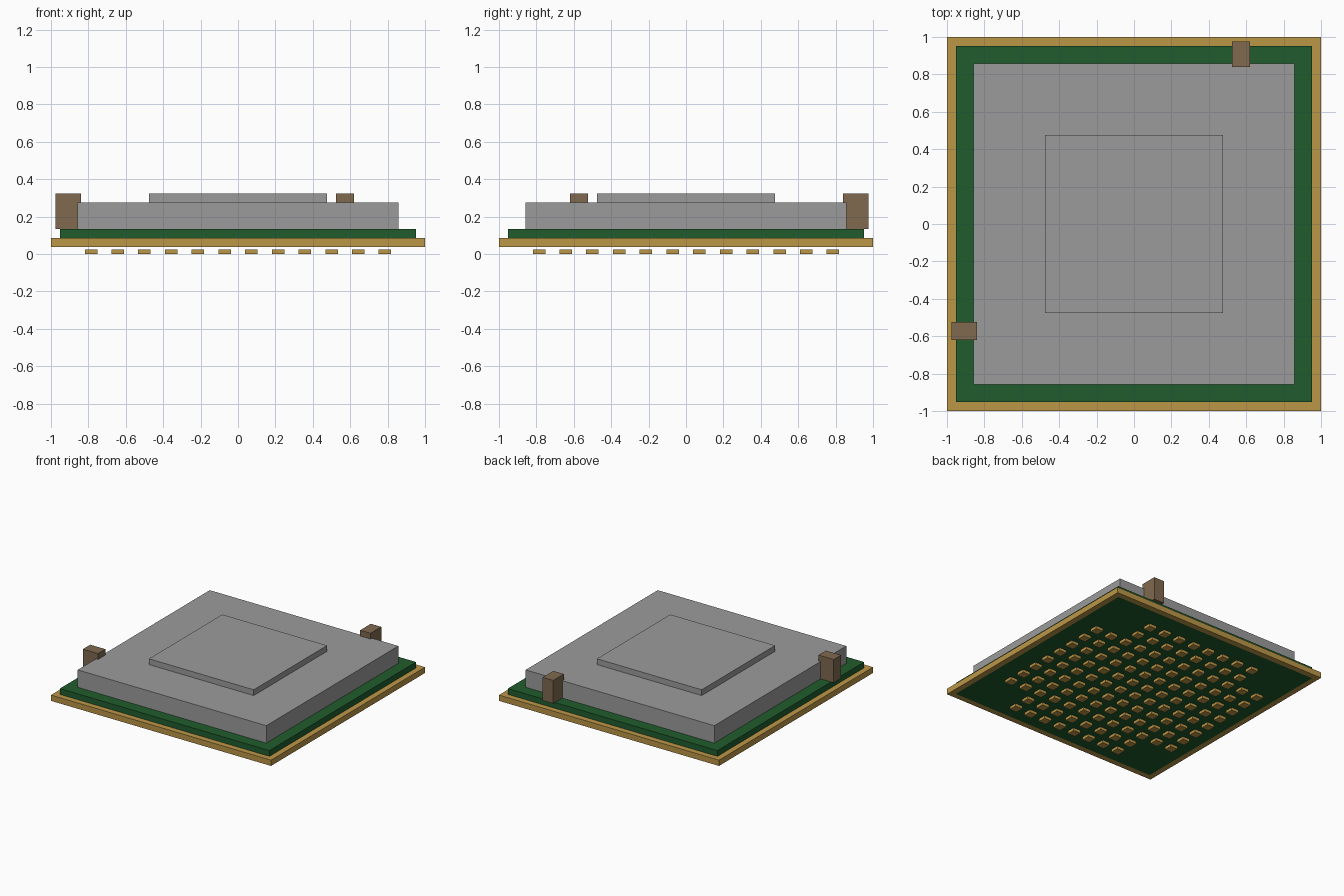
import bpy
import bmesh
from mathutils import Matrix, Vector

cube = bpy.data.objects.get("Cube")
if cube:
    bpy.data.objects.remove(cube, do_unlink=True)

U = 2 / 42  # modelling unit: the frame is 42 units wide


def material(name, rgb):
    mat = bpy.data.materials.new(name)
    mat.use_nodes = True
    color = (*rgb, 1)
    mat.diffuse_color = color
    mat.node_tree.nodes["Principled BSDF"].inputs["Base Color"].default_value = color
    return mat


gold = material("gold", (0.50, 0.305, 0.062))
green = material("board green", (0.014, 0.107, 0.026))
grey = material("metal grey", (0.33, 0.33, 0.33))
brown = material("capacitor brown", (0.214, 0.144, 0.08))


def boxes(name, mat, items):
    """One object made of boxes, each given as low and high corners in units."""
    bm = bmesh.new()
    for low, high in items:
        low, high = Vector(low) * U, Vector(high) * U
        place = Matrix.Translation((low + high) / 2) @ Matrix.Diagonal((*(high - low), 1))
        bmesh.ops.create_cube(bm, size=1, matrix=place)
    mesh = bpy.data.meshes.new(name)
    bm.to_mesh(mesh)
    bm.free()
    mesh.materials.append(mat)
    obj = bpy.data.objects.new(name, mesh)
    bpy.context.collection.objects.link(obj)
    return obj


def slab(name, mat, half, bottom, top):
    return boxes(name, mat, [((-half, -half, bottom), (half, half, top))])


# Stacked body: frame, circuit board, metal lid and raised centre
BASE = 0.8
FRAME_TOP = BASE + 1
BOARD_TOP = FRAME_TOP + 1
LID_TOP = BOARD_TOP + 3

boxes("frame", gold, [
    ((-21, -21, BASE), (21, -20, FRAME_TOP)),
    ((-21, 20, BASE), (21, 21, FRAME_TOP)),
    ((-21, -20, BASE), (-20, 20, FRAME_TOP)),
    ((20, -20, BASE), (21, 20, FRAME_TOP)),
])
slab("circuit_board", green, 20, BASE, BOARD_TOP)
slab("lid", grey, 18, BOARD_TOP, LID_TOP)
slab("raised_centre", grey, 10, LID_TOP, LID_TOP + 1)

# Two side components
boxes("back_capacitor", brown, [((11, 17.6, BOARD_TOP), (13, 20.5, LID_TOP + 1))])
boxes("side_capacitor", brown, [((-20.5, -13, BOARD_TOP), (-17.6, -11, LID_TOP + 1))])

# Contact pads in a 12 by 12 grid, leaving out two by two at each corner
COUNT, PITCH, PAD = 12, 3, 0.7
pads = []
for i in range(COUNT):
    for j in range(COUNT):
        if i in (0, 1, 10, 11) and j in (0, 1, 10, 11):
            continue
        x, y = ((k - (COUNT - 1) / 2) * PITCH for k in (i, j))
        pads.append(((x - PAD, y - PAD, 0), (x + PAD, y + PAD, 0.5)))
boxes("contact_pads", gold, pads)
